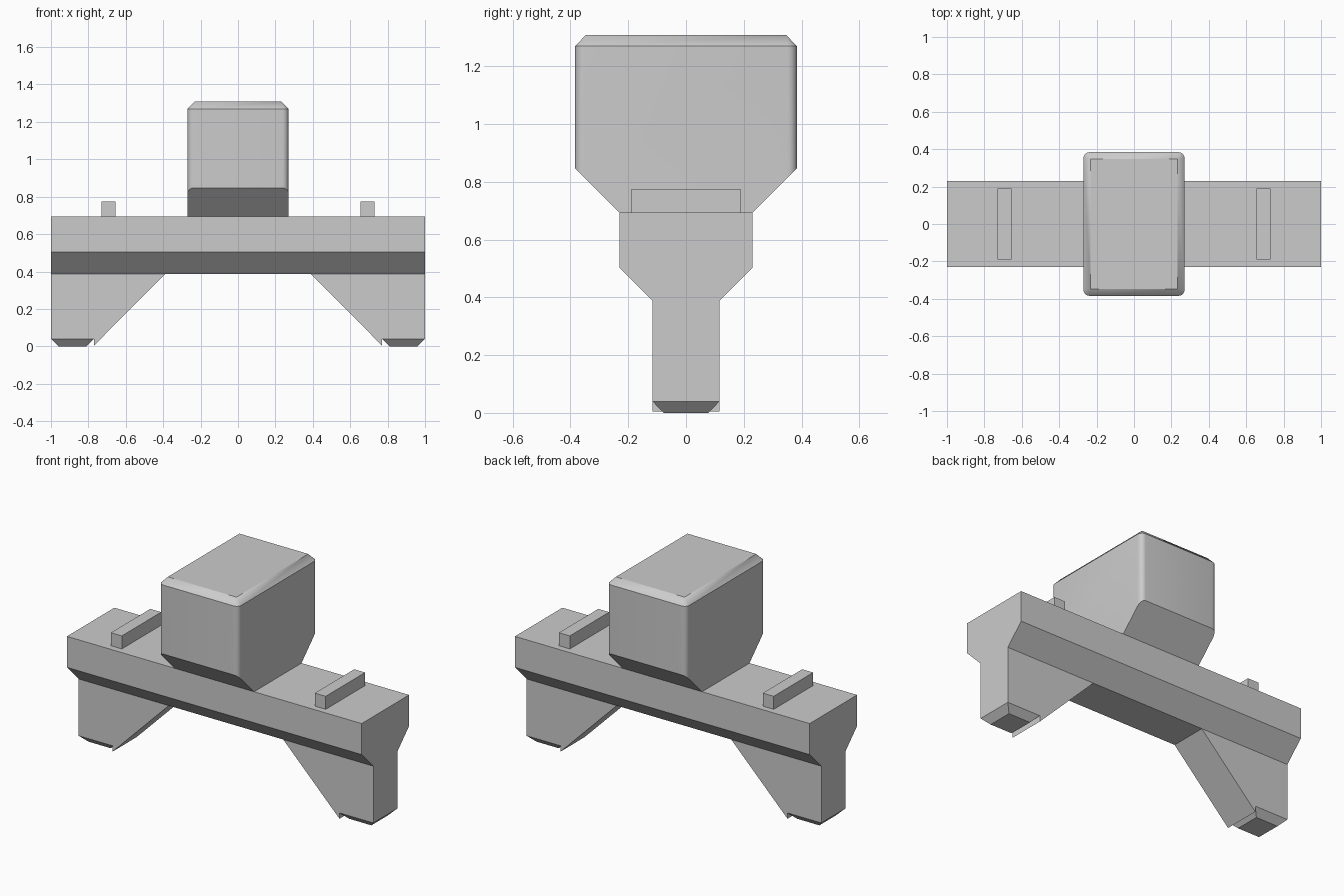
import bpy, bmesh, math
from mathutils import Vector

cube = bpy.data.objects.get("Cube")
if cube:
    bpy.data.objects.remove(cube, do_unlink=True)

grey = bpy.data.materials.new("plain_grey")
grey.use_nodes = True
colour = (0.6, 0.6, 0.6, 1)
grey.diffuse_color = colour
grey.node_tree.nodes["Principled BSDF"].inputs["Base Color"].default_value = colour


def finish(name, bm):
    bmesh.ops.recalc_face_normals(bm, faces=bm.faces[:])
    mesh = bpy.data.meshes.new(name)
    bm.to_mesh(mesh)
    bm.free()
    mesh.materials.append(grey)
    obj = bpy.data.objects.new(name, mesh)
    bpy.context.collection.objects.link(obj)
    return obj


def extrude(name, points, travel):
    """Solid made by pushing a flat outline along a vector."""
    bm = bmesh.new()
    face = bm.faces.new([bm.verts.new(p) for p in points])
    result = bmesh.ops.extrude_face_region(bm, geom=[face], use_keep_orig=True)
    moved = [v for v in result["geom"] if isinstance(v, bmesh.types.BMVert)]
    bmesh.ops.translate(bm, verts=moved, vec=travel)
    return finish(name, bm)


def loft(name, rings):
    """Solid skinned through rings of equal length."""
    bm = bmesh.new()
    loops = [[bm.verts.new(p) for p in ring] for ring in rings]
    n = len(loops[0])
    for low, high in zip(loops, loops[1:]):
        for i in range(n):
            j = (i + 1) % n
            bm.faces.new((low[i], low[j], high[j], high[i]))
    bm.faces.new(loops[0])
    bm.faces.new(loops[-1])
    bmesh.ops.remove_doubles(bm, verts=bm.verts[:], dist=0.0005)
    return bm


def rounded_rect(hx, hy, z, radius, steps=6):
    ring = []
    for k, (sx, sy) in enumerate(((1, 1), (-1, 1), (-1, -1), (1, -1))):
        for i in range(steps + 1):
            a = math.pi / 2 * (k + i / steps)
            ring.append((sx * (hx - radius) + radius * math.cos(a),
                         sy * (hy - radius) + radius * math.sin(a), z))
    return ring


def rect(hx, hy, z, cx=0):
    return [(cx + sx * hx, sy * hy, z)
            for sx, sy in ((1, 1), (-1, 1), (-1, -1), (1, -1))]


LEG_Y, BEAM_TOP, BEAM_LOW = 0.116, 0.693, 0.388

# Cross beam with chamfered underside
half = [(0.23, BEAM_TOP), (0.23, 0.503), (LEG_Y, BEAM_LOW)]
outline = half + [(-y, z) for y, z in reversed(half)]
extrude("cross_beam", [(-1, y, z) for y, z in outline], (2, 0, 0))

# Legs, foot pads and top ridges on both sides
leg = [(1, BEAM_LOW), (0.388, BEAM_LOW), (0.77, 0.004), (0.77, 0.04), (1, 0.04)]
for side, s in (("left", 1), ("right", -1)):
    extrude(side + "_leg", [(s * x, -LEG_Y, z) for x, z in leg], (0, 2 * LEG_Y, 0))
    cx = s * 0.885
    finish(side + "_foot_pad", loft("pad", [rect(0.075, 0.078, 0, cx),
                                            rect(0.115, LEG_Y, 0.04, cx)]))
    extrude(side + "_ridge", rect(0.037, 0.191, BEAM_TOP, s * 0.692), (0, 0, 0.08))

# Upper block: rounded corners, chamfered top, sloping front and back below
HX, HY = 0.27, 0.384
bm = loft("block", [rounded_rect(HX, HY, BEAM_TOP, 0.032),
                    rounded_rect(HX, HY, 1.27, 0.032),
                    rounded_rect(HX - 0.037, HY - 0.037, 1.308, 0)])
for s in (1, -1):
    cut = bmesh.ops.bisect_plane(
        bm, geom=bm.verts[:] + bm.edges[:] + bm.faces[:],
        plane_co=Vector((0, s * HY, 0.847)), plane_no=Vector((0, s, -1)),
        clear_outer=True)
    edges = [e for e in cut["geom_cut"] if isinstance(e, bmesh.types.BMEdge)]
    bmesh.ops.holes_fill(bm, edges=edges, sides=0)
block = finish("upper_block", bm)
bpy.ops.object.select_all(action="DESELECT")
block.select_set(True)
bpy.context.view_layer.objects.active = block
bpy.ops.object.shade_smooth_by_angle(angle=math.radians(25))
